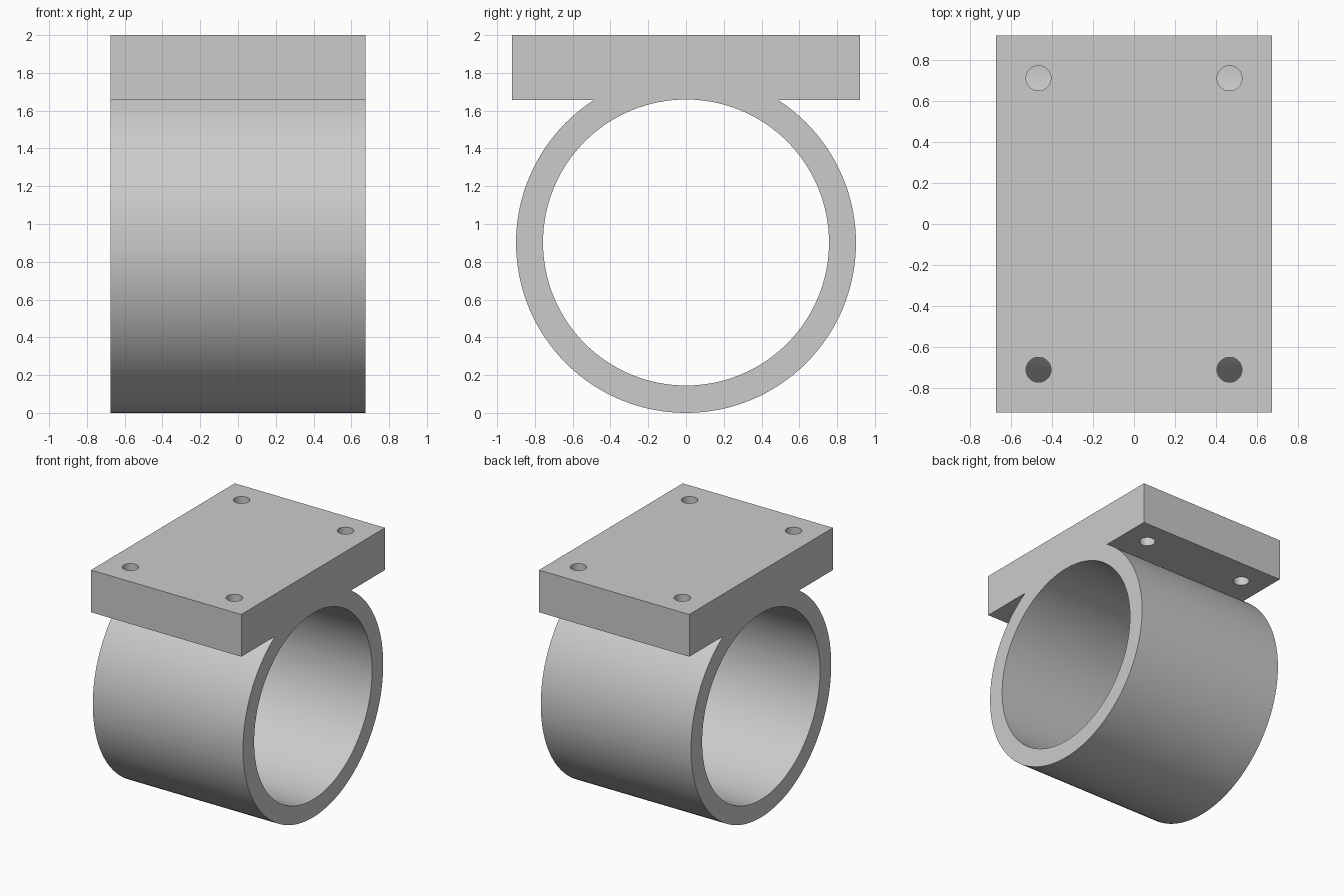
import bpy
from math import pi

cube = bpy.data.objects.get("Cube")
if cube:
    bpy.data.objects.remove(cube, do_unlink=True)

WIDTH, DEPTH = 1.35, 1.844
PLATE_BOTTOM, TOP = 1.657, 2.0
OUTER, BORE, CENTRE_Z = 0.9, 0.757, 0.902

grey = bpy.data.materials.new("light grey")
grey.use_nodes = True
grey.diffuse_color = (0.6, 0.6, 0.6, 1)
grey.node_tree.nodes["Principled BSDF"].inputs["Base Color"].default_value = (0.6, 0.6, 0.6, 1)


def cylinder(name, radius, length, location, along_x=False, sides=128):
    bpy.ops.mesh.primitive_cylinder_add(vertices=sides, radius=radius, depth=length, location=location,
                                        rotation=(0, pi / 2 if along_x else 0, 0))
    obj = bpy.context.object
    obj.name = name
    obj.data.materials.append(grey)
    return obj


def combine(target, tool, operation):
    mod = target.modifiers.new(tool.name, 'BOOLEAN')
    mod.operation, mod.solver, mod.object = operation, 'EXACT', tool
    bpy.context.view_layer.objects.active = target
    bpy.ops.object.modifier_apply(modifier=mod.name)
    bpy.data.objects.remove(tool, do_unlink=True)


# Mounting plate
bpy.ops.mesh.primitive_cube_add(size=1, location=(0, 0, (PLATE_BOTTOM + TOP) / 2))
bracket = bpy.context.object
bracket.name = "ring_bracket"
bracket.scale = (WIDTH, DEPTH, TOP - PLATE_BOTTOM)
bpy.ops.object.transform_apply(location=True, scale=True)
bracket.data.materials.append(grey)

# Ring joined under the plate, then bored through
combine(bracket, cylinder("ring", OUTER, WIDTH, (0, 0, OUTER), True), 'UNION')
combine(bracket, cylinder("bore", BORE, WIDTH + 1, (0, 0, CENTRE_Z), True), 'DIFFERENCE')

# Four screw holes through the plate corners
for x in (-0.467, 0.467):
    for y in (-0.713, 0.713):
        hole = cylinder("screw_hole", 0.061, 0.5, (x, y, (PLATE_BOTTOM + TOP) / 2), sides=48)
        combine(bracket, hole, 'DIFFERENCE')

# Smooth curved walls, sharp edges
bpy.ops.object.select_all(action='DESELECT')
bracket.select_set(True)
bpy.context.view_layer.objects.active = bracket
bpy.ops.object.shade_smooth_by_angle(angle=pi / 6)
